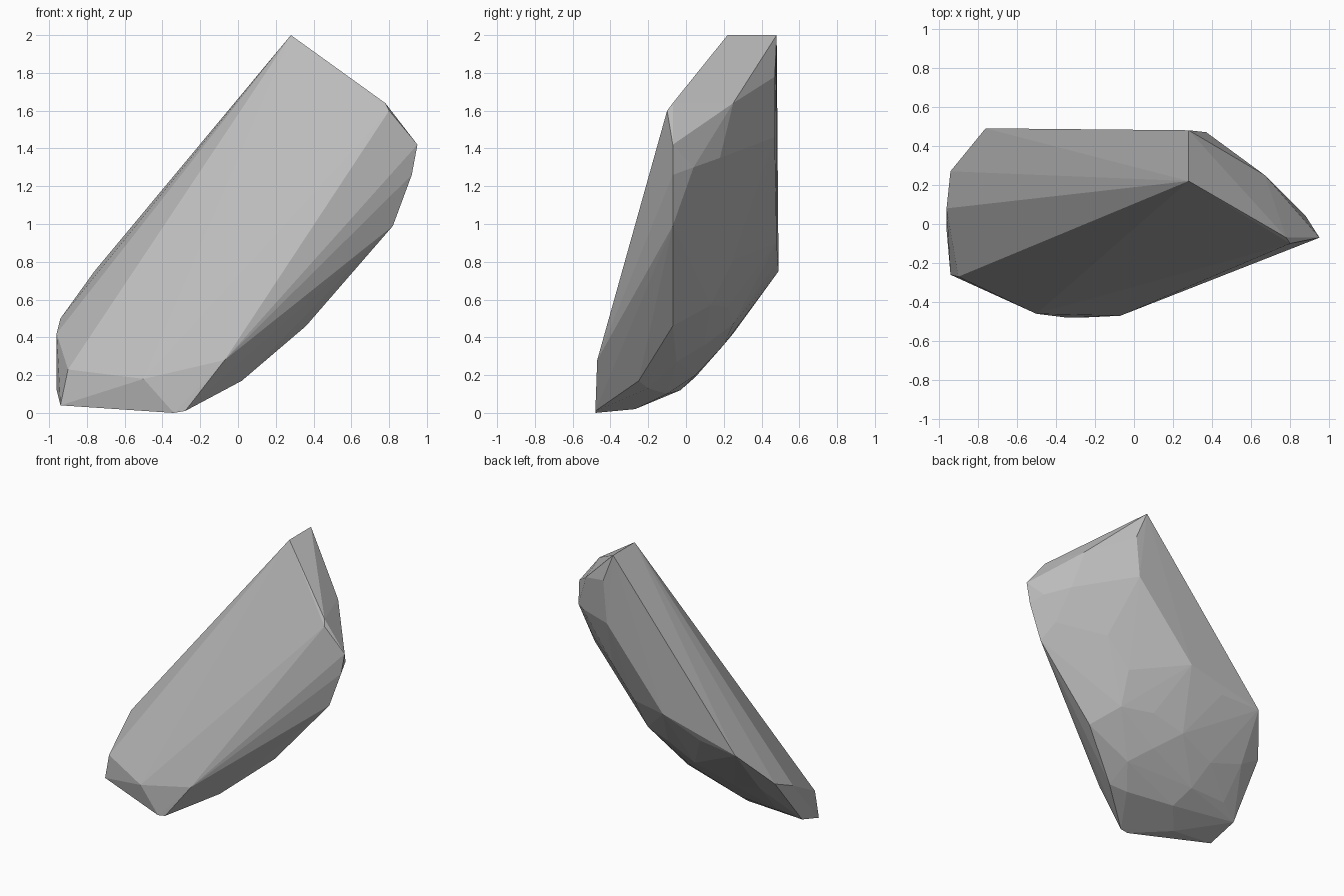
import bpy, bmesh

# Corner points of the chipped boulder, grouped by region
crown = [(.28, .22, 2), (.28, .48, 2), (.78, -.07, 1.64), (.80, -.10, 1.60), (.67, .25, 1.64)]
right_rim = [(.95, -.07, 1.42), (.92, -.07, 1.26), (.82, -.07, .99),
             (.36, -.07, .46), (.02, -.25, .17)]
front_foot = [(-.07, -.47, .28), (-.50, -.46, .18), (-.90, -.27, .23),
              (-.94, -.26, .04), (-.28, -.48, .01), (-.34, -.48, 0)]
left_end = [(-.96, .08, .42), (-.94, .27, .50), (-.76, .49, .75), (-.96, -.03, .12)]
back = [(-.14, .48, .90), (.34, .47, 1.46), (.37, .47, 1.78), (-.44, .46, .77),
        (.74, .18, 1.35), (.88, .04, 1.30), (.77, .04, 1.11),
        (.45, .24, 1.03), (.26, .25, .81), (.23, .13, .57)]
underside = [(-.55, .20, .36), (-.50, .05, .20), (-.45, -.10, .10), (-.60, -.27, .02),
             (-.80, .25, .42), (-.80, .05, .19), (-.75, -.12, .09), (-.25, .25, .47),
             (-.10, .10, .36), (.02, -.05, .27), (-.10, -.20, .13), (0, .22, .56)]

# The boulder is the convex skin around its corners
bm = bmesh.new()
for p in crown + right_rim + front_foot + left_end + back + underside:
    bm.verts.new(p)
bmesh.ops.convex_hull(bm, input=bm.verts[:])
bmesh.ops.delete(bm, geom=[v for v in bm.verts if not v.link_faces], context='VERTS')
bmesh.ops.recalc_face_normals(bm, faces=bm.faces[:])
mesh = bpy.data.meshes.new("boulder")
bm.to_mesh(mesh)
bm.free()

# Plain grey stone, flat faces
stone = bpy.data.materials.new("grey stone")
stone.diffuse_color = (.5, .5, .5, 1)
mesh.materials.append(stone)
boulder = bpy.data.objects.new("boulder", mesh)
bpy.context.collection.objects.link(boulder)
